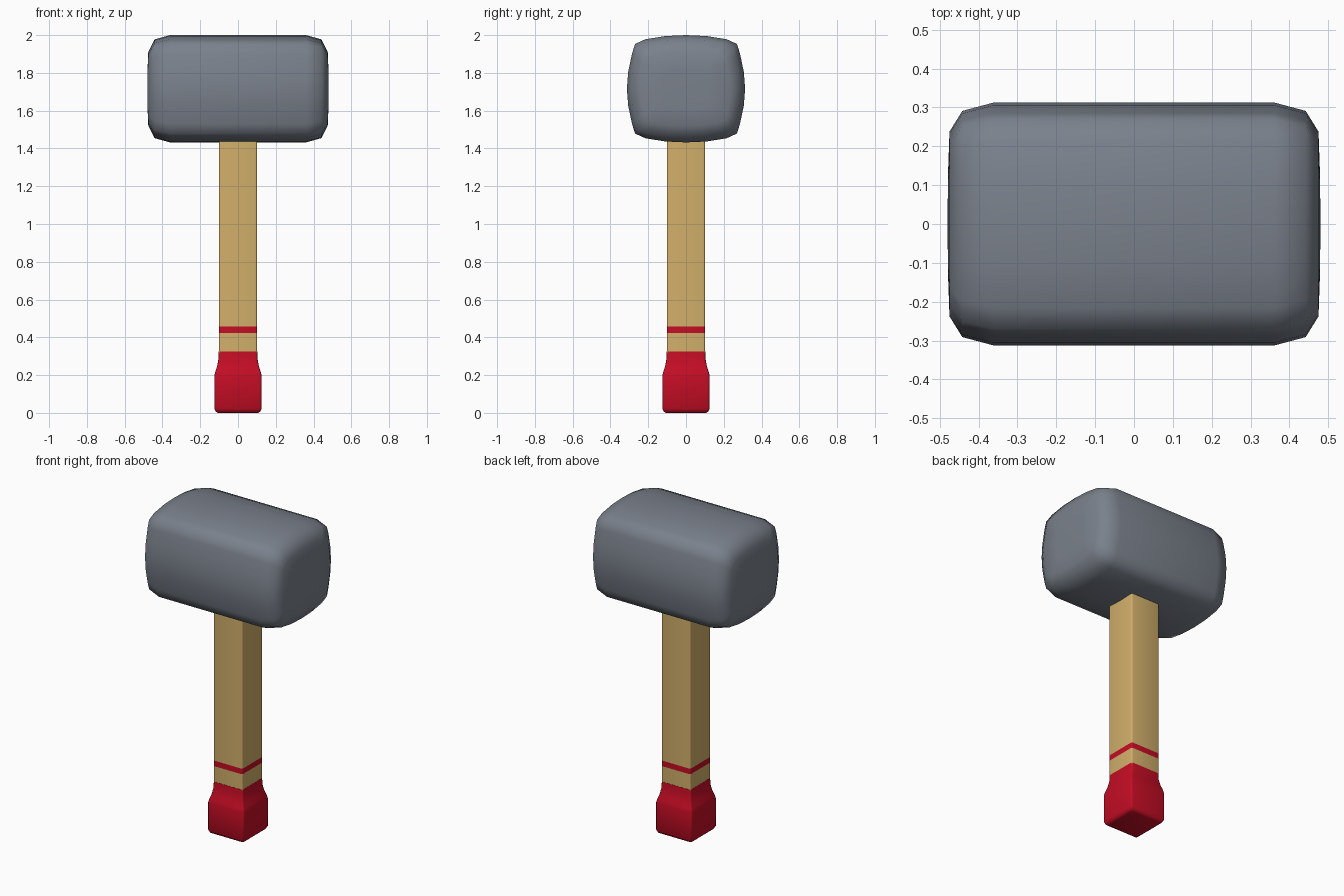
import bpy, bmesh, math

if "Cube" in bpy.data.objects:
    bpy.data.objects.remove(bpy.data.objects["Cube"])


def material(name, rgb):
    m = bpy.data.materials.new(name)
    m.diffuse_color = (*rgb, 1)
    m.use_nodes = True
    m.node_tree.nodes["Principled BSDF"].inputs["Base Color"].default_value = m.diffuse_color
    return m


GREY = material("grey metal", (0.195, 0.22, 0.26))
WOOD = material("pale wood", (0.64, 0.43, 0.145))
RED = material("red paint", (0.56, 0.004, 0.018))


def loft(name, rings, mats, angle, caps=None):
    """Skin a list of closed rings; caps are optional centre points for the ends."""
    bm = bmesh.new()
    vr = [[bm.verts.new(p) for p in r] for r in rings]
    n = len(rings[0])
    for a, b in zip(vr, vr[1:]):
        for i in range(n):
            j = (i + 1) % n
            bm.faces.new((a[i], a[j], b[j], b[i]))
    for k, ring in enumerate((vr[0], vr[-1])):
        if caps:
            c = bm.verts.new(caps[k])
            for i in range(n):
                bm.faces.new((ring[i], ring[(i + 1) % n], c))
        else:
            bm.faces.new(ring)
    bmesh.ops.recalc_face_normals(bm, faces=bm.faces)
    me = bpy.data.meshes.new(name)
    bm.to_mesh(me)
    bm.free()
    for m in mats:
        me.materials.append(m)
    ob = bpy.data.objects.new(name, me)
    bpy.context.collection.objects.link(ob)
    bpy.ops.object.select_all(action='DESELECT')
    bpy.context.view_layer.objects.active = ob
    ob.select_set(True)
    bpy.ops.object.shade_smooth_by_angle(angle=math.radians(angle))
    return ob


def rounded_square(half, z, r):
    """Square ring with rounded corners."""
    pts = []
    for q in range(4):
        a0 = q * math.pi / 2
        cx = (half - r) * (1 if q in (0, 3) else -1)
        cy = (half - r) * (1 if q in (0, 1) else -1)
        for s in range(4):
            a = a0 + s * math.pi / 6
            pts.append((cx + r * math.cos(a), cy + r * math.sin(a), z))
    return pts


# Head: bulging square section swept along x, rounded at both ends
ZC = 1.716
quarter = [(0.313, 0), (0.306, 0.09), (0.286, 0.185), (0.27, 0.237),
           (0.215, 0.262), (0.11, 0.279), (0, 0.284)]
half = quarter + [(-y, z) for y, z in reversed(quarter[:-1])]
section = half + [(y, -z) for y, z in reversed(half[1:-1])]
ends = [(0.36, 1, 1), (0.442, 0.93, 0.92), (0.475, 0.76, 0.69), (0.479, 0.4, 0.36)]
stations = [(-x, a, b) for x, a, b in reversed(ends)] + ends
loft("hammer_head",
     [[(x, y * a, ZC + z * b) for y, z in section] for x, a, b in stations],
     [GREY], 80, caps=[(-0.48, 0, ZC), (0.48, 0, ZC)])

# Handle: square wooden shaft with one painted band
handle = loft("handle",
              [rounded_square(0.101, z, 0.008) for z in (0.3, 0.422, 0.457, 1.5)],
              [WOOD, RED], 35)
for f in handle.data.polygons:
    if 0.422 < f.center.z < 0.457:
        f.material_index = 1

# Grip: flared red end
grip = [(0.0, 0.106), (0.006, 0.117), (0.022, 0.125), (0.195, 0.125),
        (0.215, 0.121), (0.245, 0.111), (0.285, 0.1035), (0.325, 0.102)]
loft("grip", [rounded_square(h, z, 0.012) for z, h in grip], [RED], 35)
